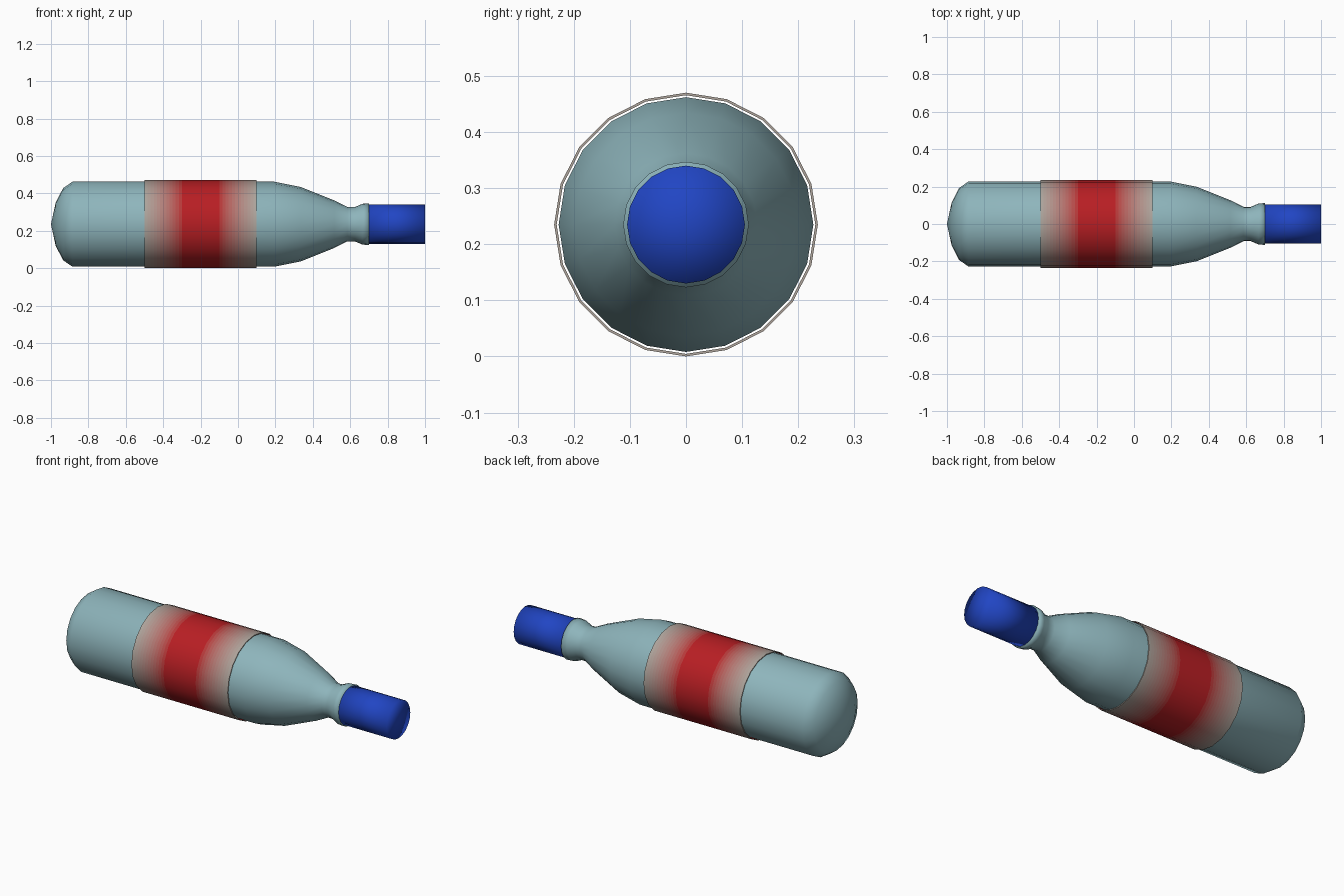
import bpy, bmesh
from math import sin, cos, pi

if "Cube" in bpy.data.objects:
    bpy.data.objects.remove(bpy.data.objects["Cube"])

SIDES = 20
AXIS_Z = 0.235


def material(name, rgb):
    m = bpy.data.materials.new(name)
    m.diffuse_color = (*rgb, 1)
    m.use_nodes = True
    m.node_tree.nodes["Principled BSDF"].inputs["Base Color"].default_value = m.diffuse_color
    return m


def lathe(name, profile, mats, closed=False, mat_of=None):
    """Revolve (x, radius) points around the bottle's long axis."""
    bm = bmesh.new()
    rings = []
    for x, r in profile:
        if r == 0:
            rings.append([bm.verts.new((x, 0, AXIS_Z))] * SIDES)
        else:
            rings.append([bm.verts.new((x, r * sin(2 * pi * i / SIDES),
                                        AXIS_Z + r * cos(2 * pi * i / SIDES)))
                          for i in range(SIDES)])
    n = len(rings)
    for k in range(n if closed else n - 1):
        a, b = rings[k], rings[(k + 1) % n]
        for i in range(SIDES):
            j = (i + 1) % SIDES
            f = bm.faces.new(list(dict.fromkeys((a[i], a[j], b[j], b[i]))))
            f.smooth = True
            f.material_index = mat_of(f.calc_center_median().x) if mat_of else 0
    bmesh.ops.recalc_face_normals(bm, faces=bm.faces)
    me = bpy.data.meshes.new(name)
    bm.to_mesh(me)
    bm.free()
    for m in mats:
        me.materials.append(m)
    ob = bpy.data.objects.new(name, me)
    bpy.context.collection.objects.link(ob)
    return ob


# Bottle body: domed base, straight wall, shoulder, neck and lip
lathe("bottle_body", [(-1, 0), (-0.975, 0.115), (-0.935, 0.193), (-0.885, 0.227),
                      (0.195, 0.227), (0.335, 0.199), (0.515, 0.127), (0.585, 0.092),
                      (0.625, 0.092), (0.665, 0.109), (0.70, 0.112), (0.70, 0)],
      [material("glass", (0.27, 0.46, 0.50))])

# Cap
lathe("cap", [(0.70, 0), (0.70, 0.105), (1.0, 0.105), (1.0, 0)],
      [material("cap_blue", (0.015, 0.06, 0.55))])

# Label sleeve: thin open tube, colour fading from grey ends to a red middle
STEPS, X0, X1, MID, FADE = 12, -0.5, 0.1, -0.2, 0.2
grey, red = (0.42, 0.37, 0.33), (0.48, 0.013, 0.017)
mats = [material(f"label_{k}", [g + (r - g) * k / STEPS for g, r in zip(grey, red)])
        for k in range(STEPS + 1)]
left = [X0 + FADE * k / STEPS for k in range(STEPS + 1)]
xs = left + [2 * MID - x for x in reversed(left)]
outer = [(x, 0.235) for x in xs]


def shade(x):
    return min(STEPS, int((min(x - X0, X1 - x) + 1e-6) / FADE * STEPS))


lathe("label", outer + [(X1, 0.2305), (X0, 0.2305)], mats, closed=True, mat_of=shade)
for ob in bpy.data.objects:
    if ob.name == "label":
        ob.select_set(True)
        bpy.context.view_layer.objects.active = ob
        bpy.ops.object.shade_smooth_by_angle()
